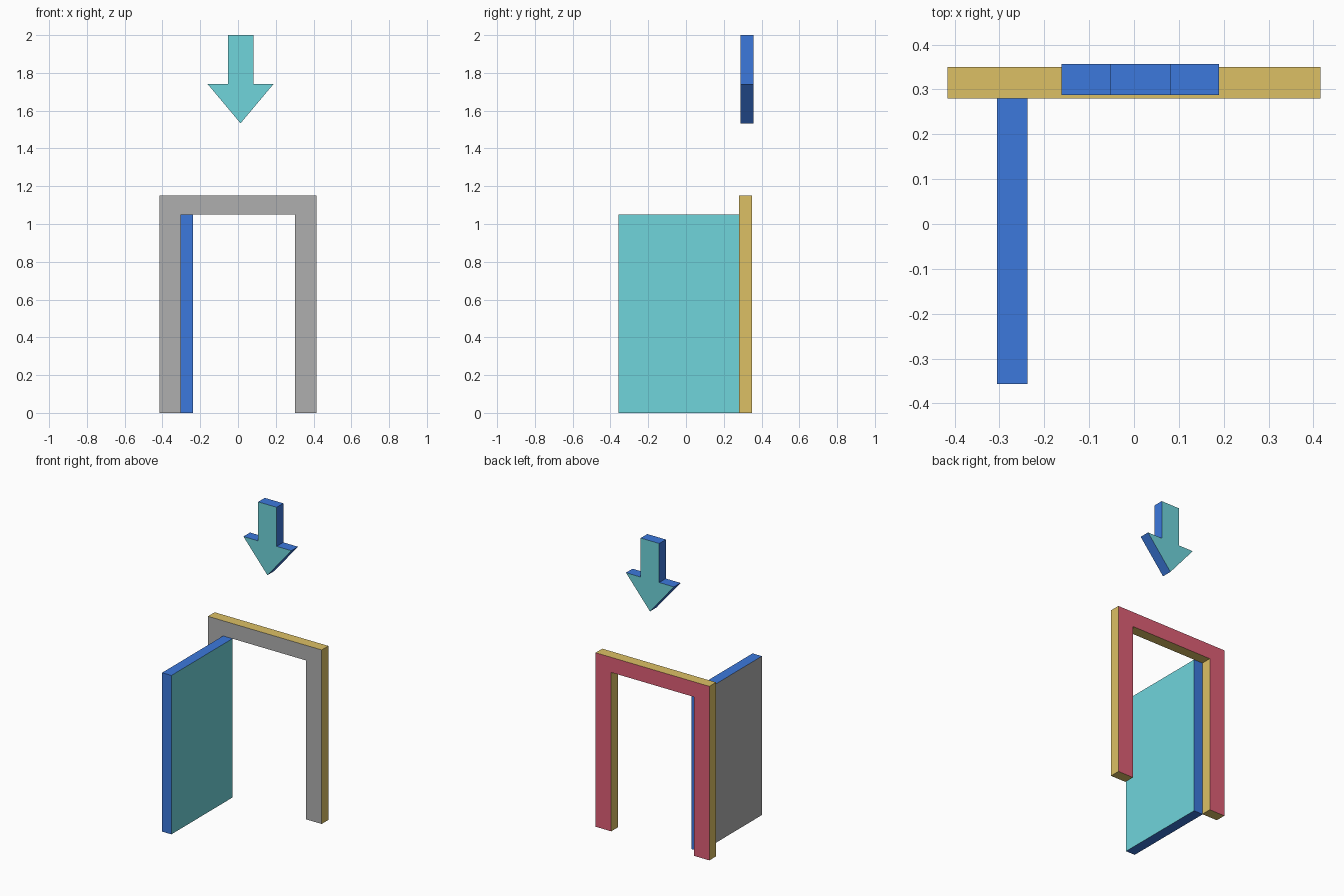
import bpy, bmesh
from mathutils import Vector

if "Cube" in bpy.data.objects:
    bpy.data.objects.remove(bpy.data.objects["Cube"])


def material(name, r, g, b):
    m = bpy.data.materials.new(name)
    m.diffuse_color = (r, g, b, 1)
    m.use_nodes = True
    m.node_tree.nodes["Principled BSDF"].inputs["Base Color"].default_value = m.diffuse_color
    return m


GREY = material("grey", 0.43, 0.43, 0.43)
TEAL = material("teal", 0.16, 0.66, 0.71)
BLUE = material("blue", 0.045, 0.19, 0.72)
YELLOW = material("yellow", 0.72, 0.53, 0.13)
RED = material("red", 0.73, 0.114, 0.18)


def slab(name, outline, offset, start_mat, end_mat, rim_mat):
    """Extrude a flat outline by offset, colouring its two caps and its rim."""
    bm = bmesh.new()
    cap = bm.faces.new([bm.verts.new(p) for p in outline])
    ext = bmesh.ops.extrude_face_region(bm, geom=[cap], use_keep_orig=True)
    bmesh.ops.translate(bm, vec=offset,
                        verts=[v for v in ext["geom"] if isinstance(v, bmesh.types.BMVert)])
    bmesh.ops.recalc_face_normals(bm, faces=bm.faces)
    axis = Vector(offset).normalized()
    for f in bm.faces:
        d = f.normal.dot(axis)
        f.material_index = 0 if d < -0.9 else 1 if d > 0.9 else 2
    mesh = bpy.data.meshes.new(name)
    for m in (start_mat, end_mat, rim_mat):
        mesh.materials.append(m)
    bm.to_mesh(mesh)
    bm.free()
    obj = bpy.data.objects.new(name, mesh)
    bpy.context.collection.objects.link(obj)
    return obj


def mirrored(half, cx):
    """Complete a right-hand half outline about x = cx."""
    left = [(2 * cx - x, z) for x, z in reversed(half) if abs(x - cx) > 1e-6]
    return half + left


# Door frame: an upside-down U
frame = mirrored([(0.302, 1.05), (0.302, 0), (0.416, 0), (0.416, 1.15)], 0)
slab("door_frame", [(x, 0.28, z) for x, z in frame], (0, 0.07, 0), GREY, RED, YELLOW)

# Open door panel, swung forward from the left jamb
panel = [(-0.357, 0), (0.28, 0), (0.28, 1.05), (-0.357, 1.05)]
slab("door_panel", [(-0.305, y, z) for y, z in panel], (0.068, 0, 0), GREY, TEAL, BLUE)

# Arrow floating above, pointing down
arrow = mirrored([(0.0135, 1.533), (0.189, 1.742), (0.081, 1.742), (0.081, 2.0)], 0.0135)
slab("down_arrow", [(x, 0.288, z) for x, z in arrow], (0, 0.069, 0), TEAL, TEAL, BLUE)
